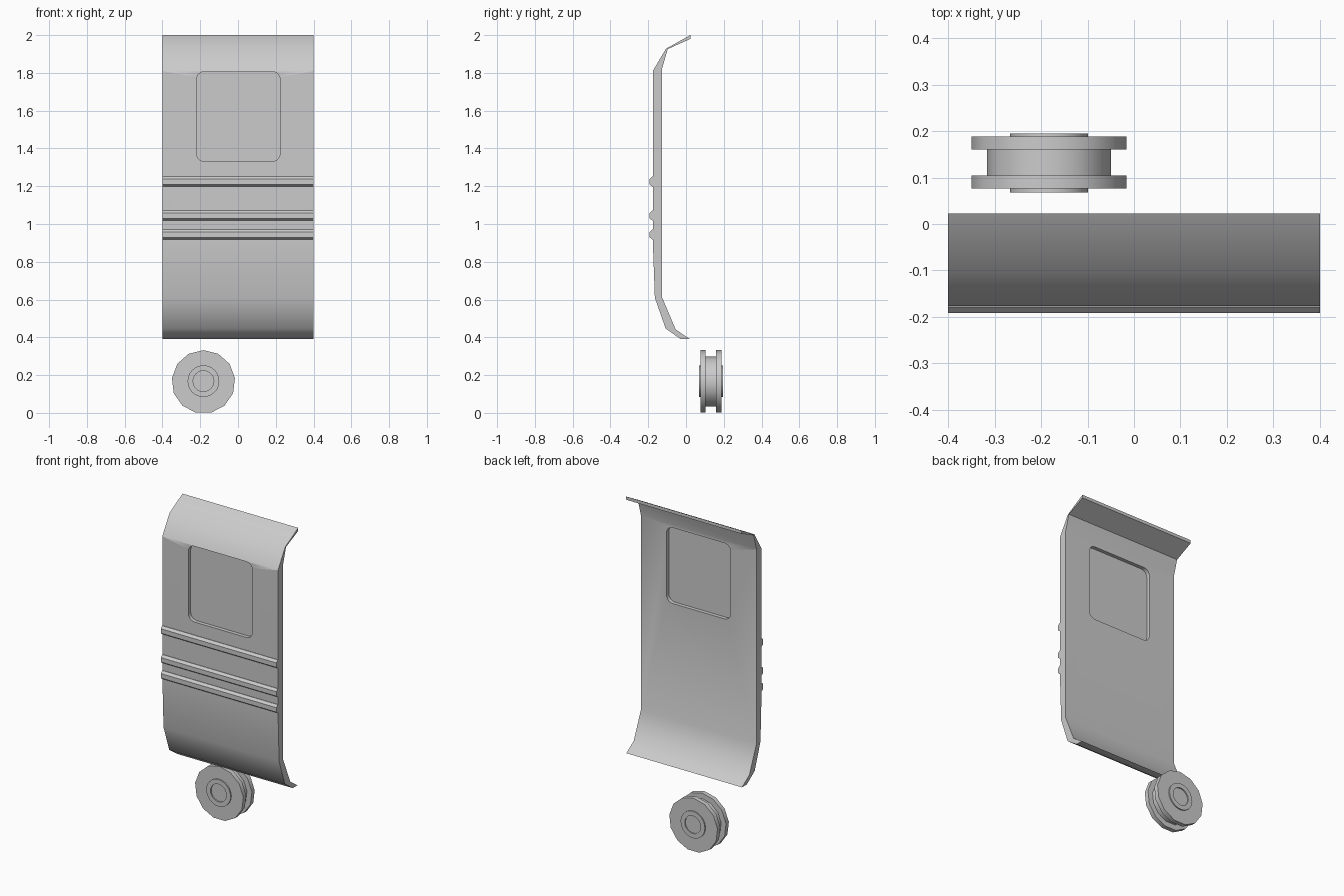
import bpy, bmesh, math

if "Cube" in bpy.data.objects:
    bpy.data.objects.remove(bpy.data.objects["Cube"])


def finish(name, bm, angle=40):
    bmesh.ops.recalc_face_normals(bm, faces=bm.faces)
    mesh = bpy.data.meshes.new(name)
    bm.to_mesh(mesh)
    bm.free()
    ob = bpy.data.objects.new(name, mesh)
    bpy.context.collection.objects.link(ob)
    smooth(ob, angle)
    return ob


def smooth(ob, angle):
    bpy.ops.object.select_all(action='DESELECT')
    bpy.context.view_layer.objects.active = ob
    ob.select_set(True)
    bpy.ops.object.shade_smooth_by_angle(angle=math.radians(angle))


def prism(name, points, shift, angle=40):
    """Closed outline of 3D points pushed along a vector."""
    bm = bmesh.new()
    face = bm.faces.new([bm.verts.new(p) for p in points])
    res = bmesh.ops.extrude_face_region(bm, geom=[face], use_keep_orig=True)
    moved = [g for g in res['geom'] if isinstance(g, bmesh.types.BMVert)]
    bmesh.ops.translate(bm, verts=moved, vec=shift)
    return finish(name, bm, angle)


def lathe(name, profile, cx, cz, sides):
    """Closed (radius, y) profile turned about a y axis, first vertex on top."""
    bm = bmesh.new()
    rings = []
    for r, y in profile:
        rings.append([bm.verts.new((cx + r * math.sin(2 * math.pi * i / sides), y,
                                    cz + r * math.cos(2 * math.pi * i / sides)))
                      for i in range(sides)])
    for a, b in zip(rings, rings[1:]):
        for i in range(sides):
            j = (i + 1) % sides
            bm.faces.new((a[i], a[j], b[j], b[i]))
    bm.faces.new(rings[0])
    bm.faces.new(rings[-1])
    return finish(name, bm, 35)


def rounded_rect(x0, x1, z0, z1, r, y):
    pts = []
    corners = ((x1 - r, z1 - r), (x0 + r, z1 - r), (x0 + r, z0 + r), (x1 - r, z0 + r))
    for k, (cx, cz) in enumerate(corners):
        for s in range(6):
            a = math.radians(90 * k + 18 * s)
            pts.append((cx + r * math.cos(a), y, cz + r * math.sin(a)))
    return pts


# Curved body panel with rolled roof and sill
outline = [(0.023, 2.0), (-0.106, 1.928), (-0.176, 1.81), (-0.176, 0.92),
           (-0.165, 0.61), (-0.108, 0.447), (-0.03, 0.392), (0.018, 0.392),
           (-0.055, 0.442), (-0.126, 0.61), (-0.126, 1.825), (-0.097, 1.926),
           (0.023, 1.98)]
panel = prism("body_panel", [(-0.4, y, z) for y, z in outline], (0.8, 0, 0))

# Window opening cut through the panel
WINDOW = (-0.22, 0.223, 1.332, 1.806, 0.042)
cutter = prism("window_cutter", rounded_rect(*WINDOW, -0.3), (0, 0.3, 0))
cutter.hide_render = True
cut = panel.modifiers.new("window_opening", 'BOOLEAN')
cut.object = cutter
cut.operation = 'DIFFERENCE'
cut.solver = 'EXACT'
bpy.context.view_layer.objects.active = panel
bpy.ops.object.modifier_apply(modifier=cut.name)
bpy.data.objects.remove(cutter)
smooth(panel, 40)

# Window pane set midway in the opening
prism("window_pane", rounded_rect(*WINDOW, -0.153), (0, 0.004, 0))

# Three raised horizontal ribs
for n, z in enumerate((0.945, 1.045, 1.225)):
    rib = [(-0.17, -0.026), (-0.179, -0.026), (-0.192, -0.016),
           (-0.192, 0.012), (-0.179, 0.026), (-0.17, 0.026)]
    prism(f"rib_{n + 1}", [(-0.4, y, z + dz) for y, dz in rib], (0.8, 0, 0), 25)

# Double-flanged wheel
CX, CZ = -0.183, 0.164
lathe("wheel", [(0.168, 0.076), (0.168, 0.104), (0.134, 0.104),
                (0.134, 0.16), (0.168, 0.16), (0.168, 0.188)], CX, CZ, 13)

# Hub with a dished centre on both faces
lathe("wheel_hub", [(0.055, 0.08), (0.055, 0.068), (0.084, 0.068),
                    (0.084, 0.195), (0.055, 0.195), (0.055, 0.184)], CX, CZ + 0.004, 24)
